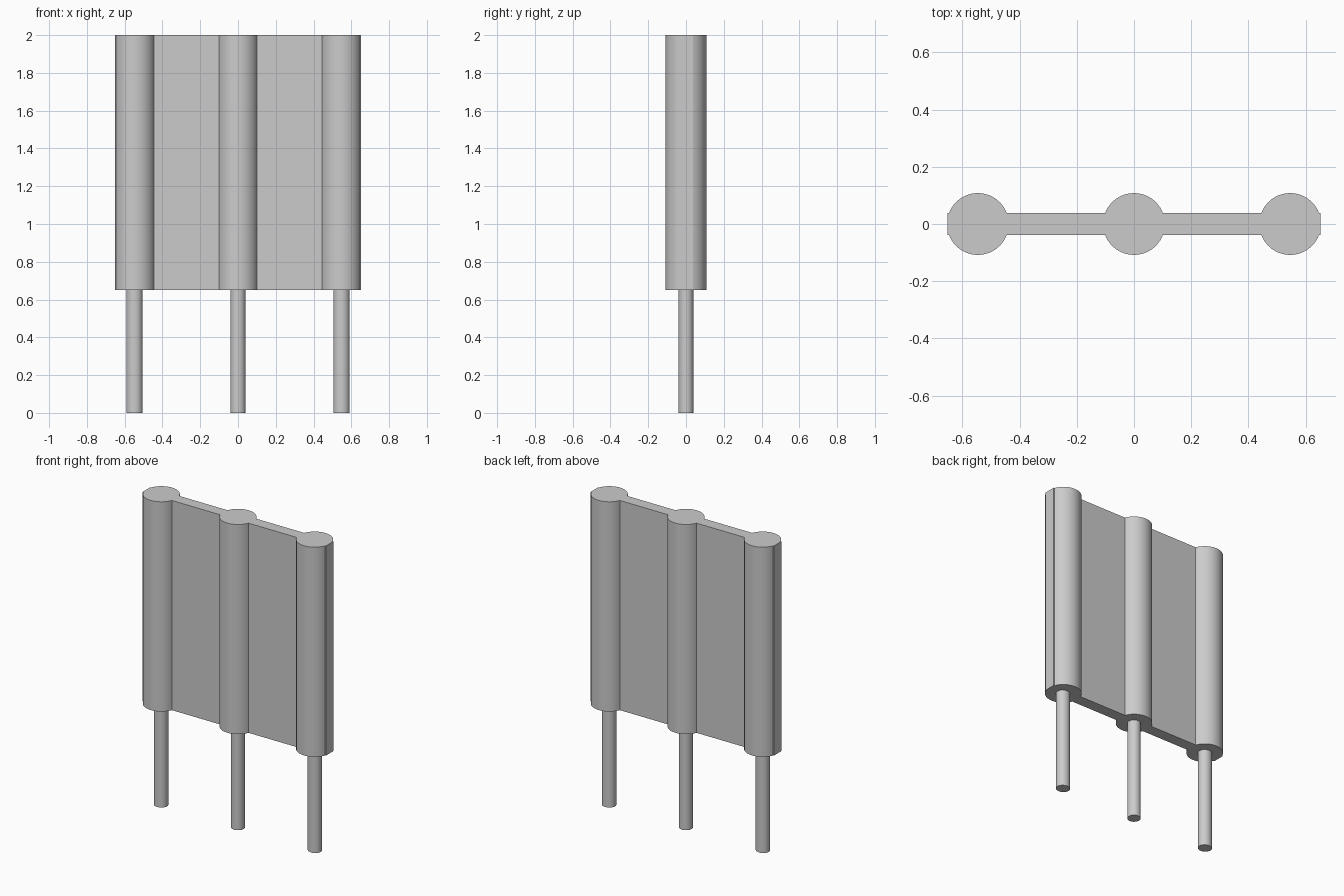
import bpy
import bmesh
from math import asin, cos, sin, pi

cube = bpy.data.objects.get("Cube")
if cube:
    bpy.data.objects.remove(cube, do_unlink=True)

BASE, TOP = 0.65, 2.0
RADIUS, WEB, END = 0.108, 0.038, 0.652
SPACING = 0.546
STEPS = 24

grey = bpy.data.materials.new("plain grey")
grey.use_nodes = True
colour = (0.6, 0.6, 0.6, 1)
grey.diffuse_color = colour
grey.node_tree.nodes["Principled BSDF"].inputs["Base Color"].default_value = colour


def extruded(name, outline, bottom, top):
    """Solid prism from a counter-clockwise outline, smooth on its rounds."""
    bm = bmesh.new()
    face = bm.faces.new([bm.verts.new((x, y, bottom)) for x, y in outline])
    result = bmesh.ops.extrude_face_region(bm, geom=[face], use_keep_orig=True)
    for v in result["geom"]:
        if isinstance(v, bmesh.types.BMVert):
            v.co.z = top
    bmesh.ops.recalc_face_normals(bm, faces=bm.faces)
    mesh = bpy.data.meshes.new(name)
    bm.to_mesh(mesh)
    bm.free()
    mesh.materials.append(grey)
    obj = bpy.data.objects.new(name, mesh)
    bpy.context.collection.objects.link(obj)
    bpy.ops.object.select_all(action="DESELECT")
    obj.select_set(True)
    bpy.context.view_layer.objects.active = obj
    bpy.ops.object.shade_smooth_by_angle(angle=pi / 9)
    return obj


# Housing: three round ribs joined by a thin web with flat ends
a = asin(WEB / RADIUS)
front = [(-END, -WEB)]
for cx in (-SPACING, 0, SPACING):
    for i in range(STEPS + 1):
        t = pi + a + (pi - 2 * a) * i / STEPS
        front.append((cx + RADIUS * cos(t), RADIUS * sin(t)))
front.append((END, -WEB))
back = [(-x, -y) for x, y in front]
extruded("housing", front + back, BASE, TOP)

# Pins: slightly oval at the sides, round in the middle
for name, cx, rx in (("right_pin", -0.548, 0.043),
                     ("middle_pin", 0, 0.04),
                     ("left_pin", 0.548, 0.043)):
    ring = [(cx + rx * cos(2 * pi * i / 32), 0.04 * sin(2 * pi * i / 32))
            for i in range(32)]
    extruded(name, ring, 0, BASE)
